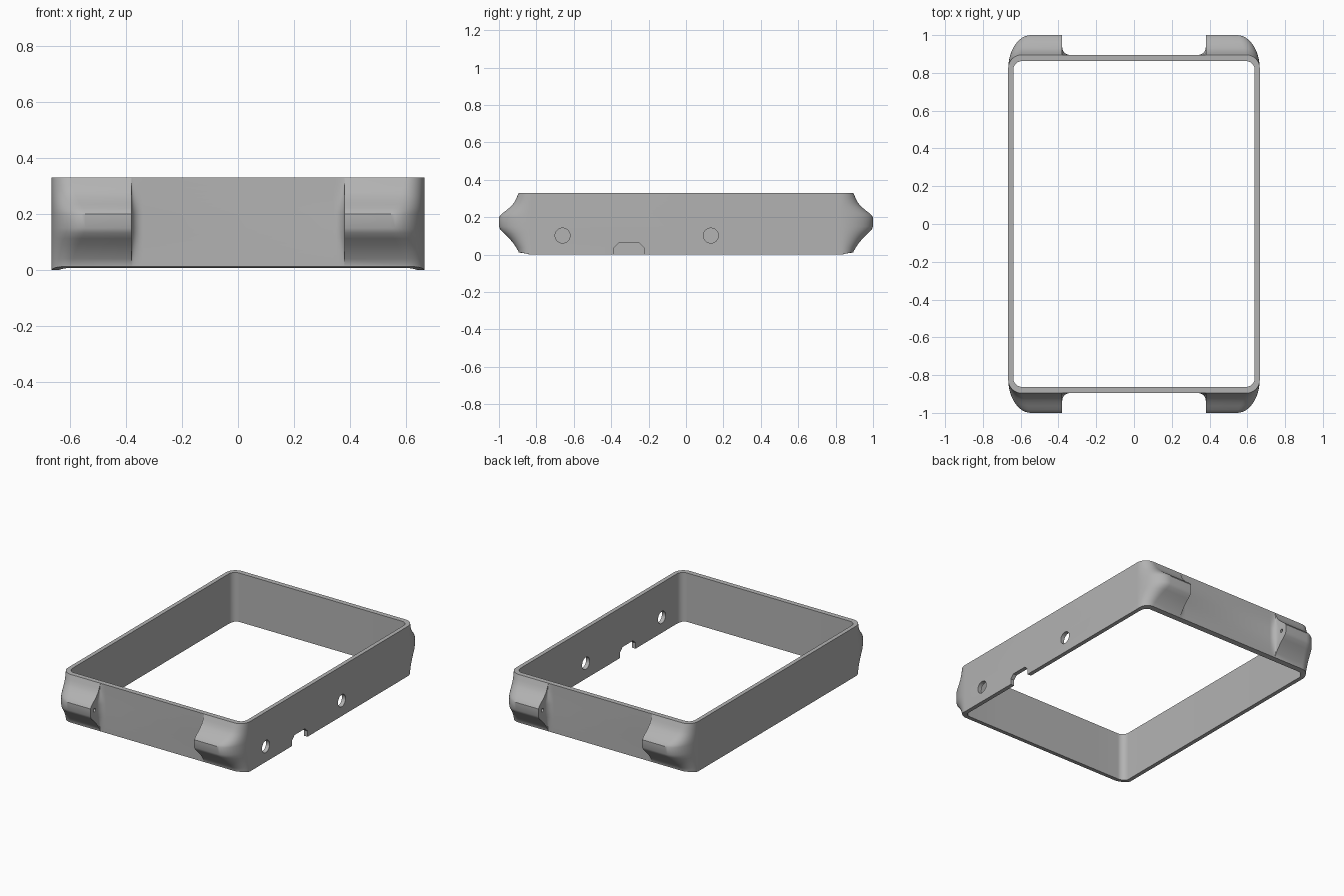
import bpy, bmesh
from math import sin, cos, pi
from mathutils import Matrix

cube = bpy.data.objects.get("Cube")
if cube:
    bpy.data.objects.remove(cube)

grey = bpy.data.materials.new("grey_metal")
grey.use_nodes = True
colour = (0.45, 0.45, 0.45, 1)
grey.diffuse_color = colour
grey.node_tree.nodes["Principled BSDF"].inputs["Base Color"].default_value = colour

HALF_X, HALF_Y = 0.666, 0.895
IN_X, IN_Y = 0.639, 0.862
LUG = 0.38
STEPS = 12


def arc(cx, cy, rx, ry):
    """Quarter ellipse from the end wall round to the side wall."""
    angles = [pi / 2 * i / STEPS for i in range(STEPS + 1)]
    return [(cx + rx * sin(a), cy + ry * cos(a)) for a in angles]


def mirrored(quarter):
    """Complete a quarter outline into a closed loop."""
    right = quarter + [(x, -y) for x, y in reversed(quarter)]
    return right + [(-x, -y) for x, y in right]


# Outline at full lug depth, and the plain case outline matching it point by point
fillet = [(LUG - 0.04 * (1 - sin(a)), HALF_Y + 0.04 * (1 - cos(a)))
          for a in [pi / 10 * i for i in range(6)]]
step = fillet + [(LUG, 1.0)]
full = mirrored(step + arc(0.545, 0.82, HALF_X - 0.545, 0.18))
base = mirrored([(x, HALF_Y) for x, y in step] + arc(HALF_X - 0.07, HALF_Y - 0.07, 0.07, 0.07))
inner = mirrored([(x, IN_Y) for x, y in step] + arc(IN_X - 0.045, IN_Y - 0.045, 0.045, 0.045))

# Lug depth by height
layers = [(0, 0), (0.016, 0), (0.04, 0.13), (0.064, 0.29), (0.09, 0.5), (0.112, 0.72),
          (0.132, 0.92), (0.15, 1), (0.2, 1), (0.21, 0.93), (0.22, 0.84), (0.235, 0.65),
          (0.25, 0.48), (0.264, 0.34), (0.278, 0.23), (0.3, 0.12), (0.33, 0)]

bm = bmesh.new()


def ring(points, z):
    verts = []
    for x, y in points:
        lift = 0
        if z == 0:  # underside curves up towards both ends
            t = min(max((abs(y) - 0.82) / 0.075, 0), 1)
            lift = 0.012 * t * t * (3 - 2 * t)
        verts.append(bm.verts.new((x, y, z + lift)))
    return verts


def bridge(a, b):
    for i in range(len(a)):
        j = (i + 1) % len(a)
        bm.faces.new((a[i], a[j], b[j], b[i]))


# Case frame with four strap lugs
loops = [ring([(p[0] + (q[0] - p[0]) * f, p[1] + (q[1] - p[1]) * f)
               for p, q in zip(base, full)], z) for z, f in layers]
loops += [ring(inner, layers[-1][0]), ring(inner, 0)]
for a, b in zip(loops, loops[1:] + loops[:1]):
    bridge(a, b)
bmesh.ops.remove_doubles(bm, verts=bm.verts, dist=0.0002)
bmesh.ops.recalc_face_normals(bm, faces=bm.faces)


def make_object(name, mesh_bm):
    mesh = bpy.data.meshes.new(name)
    mesh_bm.to_mesh(mesh)
    mesh_bm.free()
    obj = bpy.data.objects.new(name, mesh)
    bpy.context.collection.objects.link(obj)
    mesh.materials.append(grey)
    return obj


frame = make_object("case_frame", bm)


# Cutters: side holes, strap pin holes and the port notch
def rod(name, centre, radius, length):
    cut = bmesh.new()
    bmesh.ops.create_cone(cut, cap_ends=True, segments=32, radius1=radius, radius2=radius,
                          depth=length,
                          matrix=Matrix.Translation(centre) @ Matrix.Rotation(pi / 2, 4, "Y"))
    return make_object(name, cut)


def notch(name, y0, y1, top, chamfer):
    cut = bmesh.new()
    outline = [(y0, -0.05), (y1, -0.05), (y1, top - chamfer), (y1 - chamfer, top),
               (y0 + chamfer, top), (y0, top - chamfer)]
    face = cut.faces.new([cut.verts.new((0.6, y, z)) for y, z in outline])
    out = bmesh.ops.extrude_face_region(cut, geom=[face])["geom"]
    bmesh.ops.translate(cut, vec=(0.12, 0, 0),
                        verts=[v for v in out if isinstance(v, bmesh.types.BMVert)])
    bmesh.ops.recalc_face_normals(cut, faces=cut.faces)
    return make_object(name, cut)


cutters = [rod("side_hole_cutter", (0.66, y, 0.102), 0.04, 0.12) for y in (-0.66, 0.133)]
cutters += [rod("pin_hole_cutter", (0, y, 0.175), 0.011, 0.88) for y in (-0.957, 0.957)]
cutters.append(notch("port_notch_cutter", -0.385, -0.225, 0.063, 0.025))

bpy.context.view_layer.objects.active = frame
for cutter in cutters:
    mod = frame.modifiers.new("cut", "BOOLEAN")
    mod.operation = "DIFFERENCE"
    mod.solver = "EXACT"
    mod.object = cutter
    bpy.ops.object.modifier_apply(modifier=mod.name)
    bpy.data.objects.remove(cutter)

bpy.ops.object.select_all(action="DESELECT")
frame.select_set(True)
bpy.ops.object.shade_smooth_by_angle(angle=0.6)
